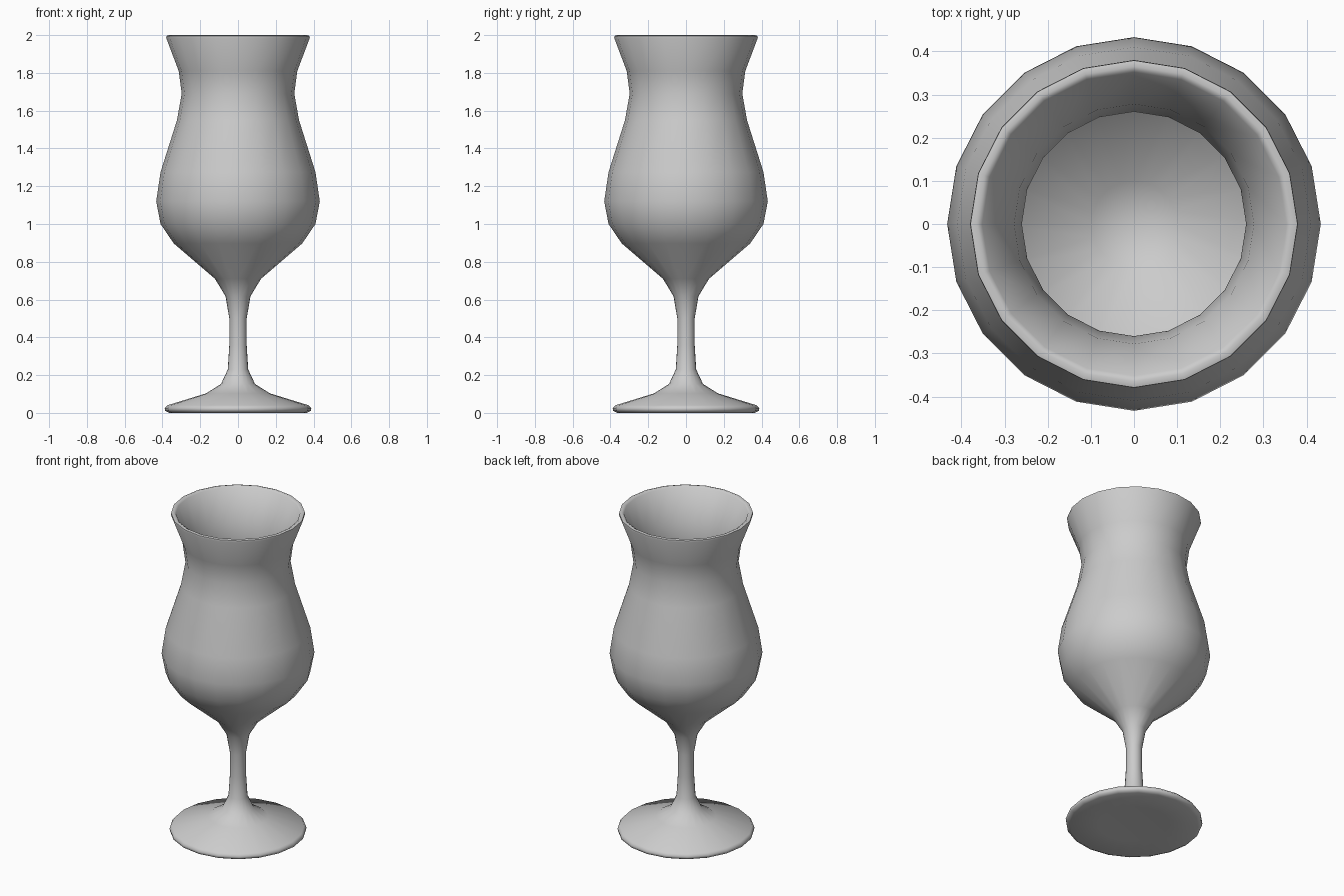
import bpy, bmesh, math

if "Cube" in bpy.data.objects:
    bpy.data.objects.remove(bpy.data.objects["Cube"])

SIDES = 20

# Half profile (radius, height): under the foot, up the outside, over the rim, down inside
foot = [(0, 0.012), (0.2, 0.006), (0.365, 0.0), (0.385, 0.01), (0.388, 0.025),
        (0.375, 0.04), (0.17, 0.103), (0.09, 0.153)]
stem = [(0.054, 0.23), (0.046, 0.36), (0.046, 0.5), (0.066, 0.617)]
bowl_outside = [(0.122, 0.71), (0.34, 0.897), (0.41, 1.0), (0.433, 1.12), (0.41, 1.275),
                (0.323, 1.55), (0.298, 1.69), (0.314, 1.81), (0.38, 1.985)]
rim = [(0.379, 1.996), (0.365, 2.0), (0.352, 1.992)]
bowl_inside = [(0.278, 1.81), (0.26, 1.69), (0.285, 1.55), (0.372, 1.275), (0.394, 1.12),
               (0.373, 1.015), (0.31, 0.925), (0.10, 0.765), (0, 0.735)]


def lathe(name, profile):
    """Turn a half profile about the z axis into a smooth closed solid."""
    bm = bmesh.new()
    verts = [bm.verts.new((r, 0, z)) for r, z in profile]
    edges = [bm.edges.new(pair) for pair in zip(verts, verts[1:])]
    bmesh.ops.spin(bm, geom=verts + edges, cent=(0, 0, 0), axis=(0, 0, 1),
                   angle=math.tau, steps=SIDES, use_merge=False)
    bmesh.ops.remove_doubles(bm, verts=bm.verts[:], dist=0.0005)
    bmesh.ops.recalc_face_normals(bm, faces=bm.faces[:])
    for face in bm.faces:
        face.smooth = True
    mesh = bpy.data.meshes.new(name)
    bm.to_mesh(mesh)
    bm.free()
    obj = bpy.data.objects.new(name, mesh)
    bpy.context.collection.objects.link(obj)
    return obj


# Stemmed glass, one turned piece
glass = lathe("stemmed_glass", foot + stem + bowl_outside + rim + bowl_inside)

# Keep only the tight edge under the foot crisp
bpy.context.view_layer.objects.active = glass
glass.select_set(True)
bpy.ops.object.shade_smooth_by_angle(angle=math.radians(65))
